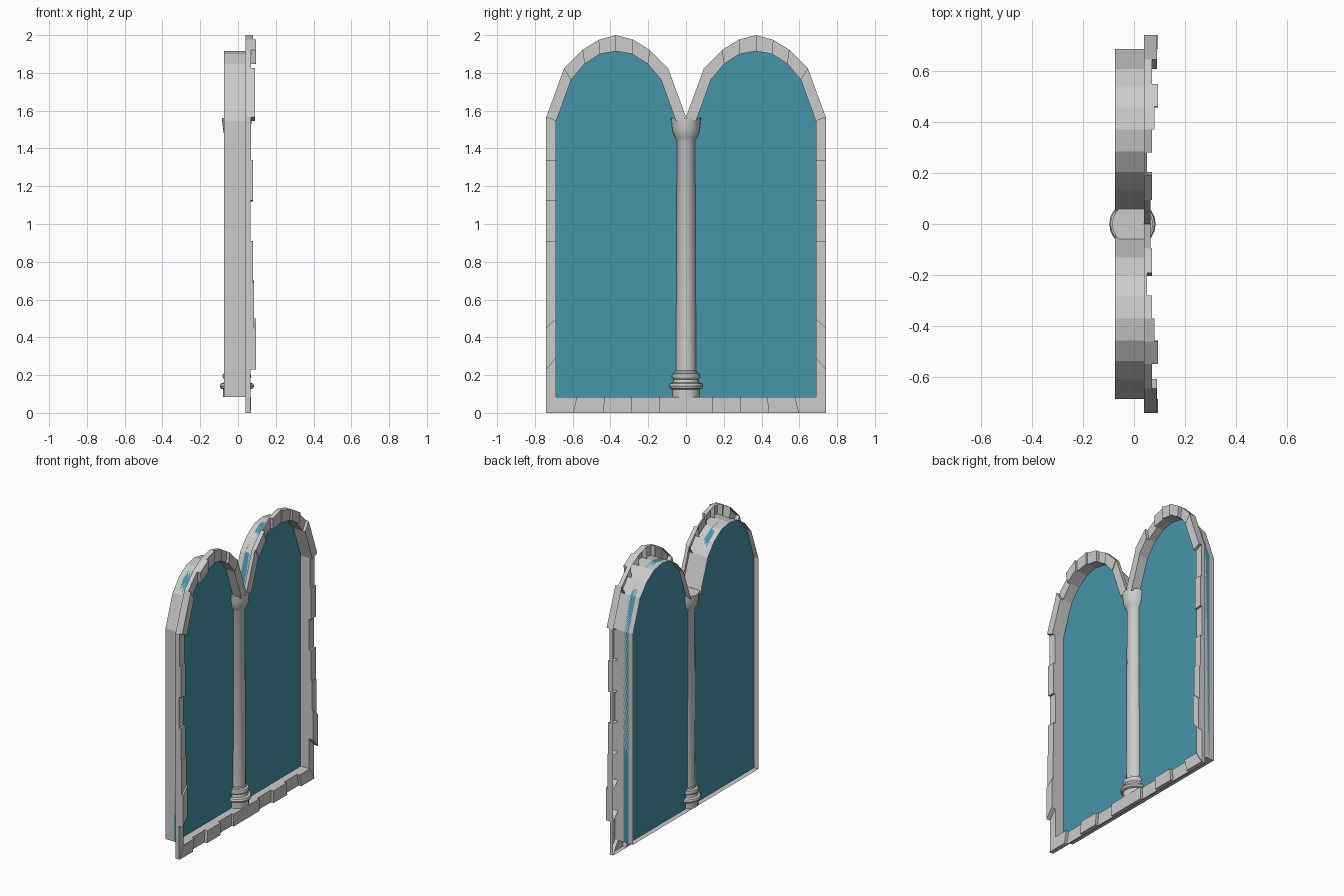
import bpy, bmesh, math

if "Cube" in bpy.data.objects:
    bpy.data.objects.remove(bpy.data.objects["Cube"])

ARCH_Y = 0.37       # centre line of each arched light
RIM_X = 0.04        # plane where the stone trim starts


def finish(name, bm, smooth=False):
    mesh = bpy.data.meshes.new(name)
    bm.to_mesh(mesh)
    bm.free()
    ob = bpy.data.objects.new(name, mesh)
    bpy.context.collection.objects.link(ob)
    if smooth:
        bpy.context.view_layer.objects.active = ob
        ob.select_set(True)
        bpy.ops.object.shade_smooth_by_angle(angle=math.radians(40))
        ob.select_set(False)
    return ob


def arch(half):
    """Mirror half an arch (offset from centre, z) into a full run, outside to middle."""
    full = half + [(-d, z) for d, z in half[-2::-1]]
    return [(ARCH_Y + d, z) for d, z in full]


outer_arch = arch([(0.37, 1.566), (0.275, 1.825), (0.178, 1.922), (0.09, 1.976), (0, 2.0)])
inner_arch = arch([(0.317, 1.545), (0.238, 1.764), (0.167, 1.848), (0.086, 1.90), (0, 1.915)])

# Opening outline, shared by the reveal and the glass
right_side = [(0.687, 0.085)] + inner_arch
outline = right_side + [(-y, z) for y, z in reversed(right_side)]

# Reveal: thin lining around the opening
bm = bmesh.new()
back = [bm.verts.new((-0.075, y, z)) for y, z in outline]
front = [bm.verts.new((RIM_X, y, z)) for y, z in outline]
n = len(outline)
for i in range(n):
    j = (i + 1) % n
    bm.faces.new((back[i], back[j], front[j], front[i]))
bmesh.ops.recalc_face_normals(bm, faces=bm.faces)
finish("window_reveal", bm)

# Glass: slab filling the opening
bm = bmesh.new()
face = bm.faces.new([bm.verts.new((-0.04, y, z)) for y, z in outline])
ext = bmesh.ops.extrude_face_region(bm, geom=[face], use_keep_orig=True)
bmesh.ops.translate(bm, vec=(0.04, 0, 0),
                    verts=[v for v in ext["geom"] if isinstance(v, bmesh.types.BMVert)])
bmesh.ops.recalc_face_normals(bm, faces=bm.faces)
glass = finish("glass", bm)
mat = bpy.data.materials.new("blue_glass")
mat.diffuse_color = (0.06, 0.30, 0.40, 1)
mat.use_nodes = True
mat.node_tree.nodes["Principled BSDF"].inputs["Base Color"].default_value = mat.diffuse_color
glass.data.materials.append(mat)

# Stone trim joints as (outer point, inner point), from the sill middle round to the valley
joints = [((y, 0), (y - dy, 0.085)) for y, dy in
          ((0.14, 0), (0.29, 0.003), (0.44, 0.008), (0.595, 0.02), (0.74, 0.053))]
joints += [((0.74, zo), (0.687, zi)) for zo, zi in
           ((0.23, 0.29), (0.45, 0.50), (0.69, 0.70), (0.91, 0.91), (1.125, 1.12), (1.34, 1.34))]
joints += list(zip(outer_arch, inner_arch))
fronts = [0.05, 0.07, 0.05, 0.07,                            # sill
          0.065, 0.095, 0.085, 0.08, 0.065, 0.08, 0.07,      # jamb
          0.09, 0.07, 0.095, 0.08, 0.07, 0.05, 0.07, 0.065]  # arch


def add_stone(bm, corners, depth):
    """Hollow block: front and four sides, open at the back."""
    a = [bm.verts.new((RIM_X, y, z)) for y, z in corners]
    b = [bm.verts.new((depth, y, z)) for y, z in corners]
    rear = bm.faces.new(a)
    faces = [rear, bm.faces.new(b)]
    for i in range(4):
        j = (i + 1) % 4
        faces.append(bm.faces.new((a[i], a[j], b[j], b[i])))
    bmesh.ops.recalc_face_normals(bm, faces=faces)
    bm.faces.remove(rear)


bm = bmesh.new()
add_stone(bm, [(-0.14, 0), (0.14, 0), (0.14, 0.085), (-0.14, 0.085)], 0.065)
for side in (1, -1):
    for (o0, i0), (o1, i1), depth in zip(joints, joints[1:], fronts):
        add_stone(bm, [(side * y, z) for y, z in (o0, o1, i1, i0)], depth)
finish("stone_trim", bm)

# Column: lathed profile (radius, z) with moulded base and flared capital
profile = [(0, 0.085), (0.073, 0.085), (0.073, 0.125), (0.086, 0.13), (0.091, 0.142),
           (0.086, 0.155), (0.07, 0.16), (0.066, 0.178), (0.074, 0.185), (0.076, 0.196),
           (0.072, 0.207), (0.06, 0.212), (0.058, 0.222), (0.054, 0.225), (0.049, 1.44),
           (0.056, 1.455), (0.071, 1.485), (0.074, 1.51), (0.08, 1.555), (0.08, 1.56), (0, 1.56)]
bm = bmesh.new()
verts = [bm.verts.new((r, 0, z)) for r, z in profile]
edges = [bm.edges.new(pair) for pair in zip(verts, verts[1:])]
bmesh.ops.spin(bm, geom=verts + edges, cent=(0, 0, 0), axis=(0, 0, 1),
               angle=2 * math.pi, steps=20)
bmesh.ops.remove_doubles(bm, verts=bm.verts, dist=0.0005)
bmesh.ops.recalc_face_normals(bm, faces=bm.faces)
bmesh.ops.translate(bm, vec=(-0.006, 0, 0), verts=bm.verts)
finish("column", bm, smooth=True)
